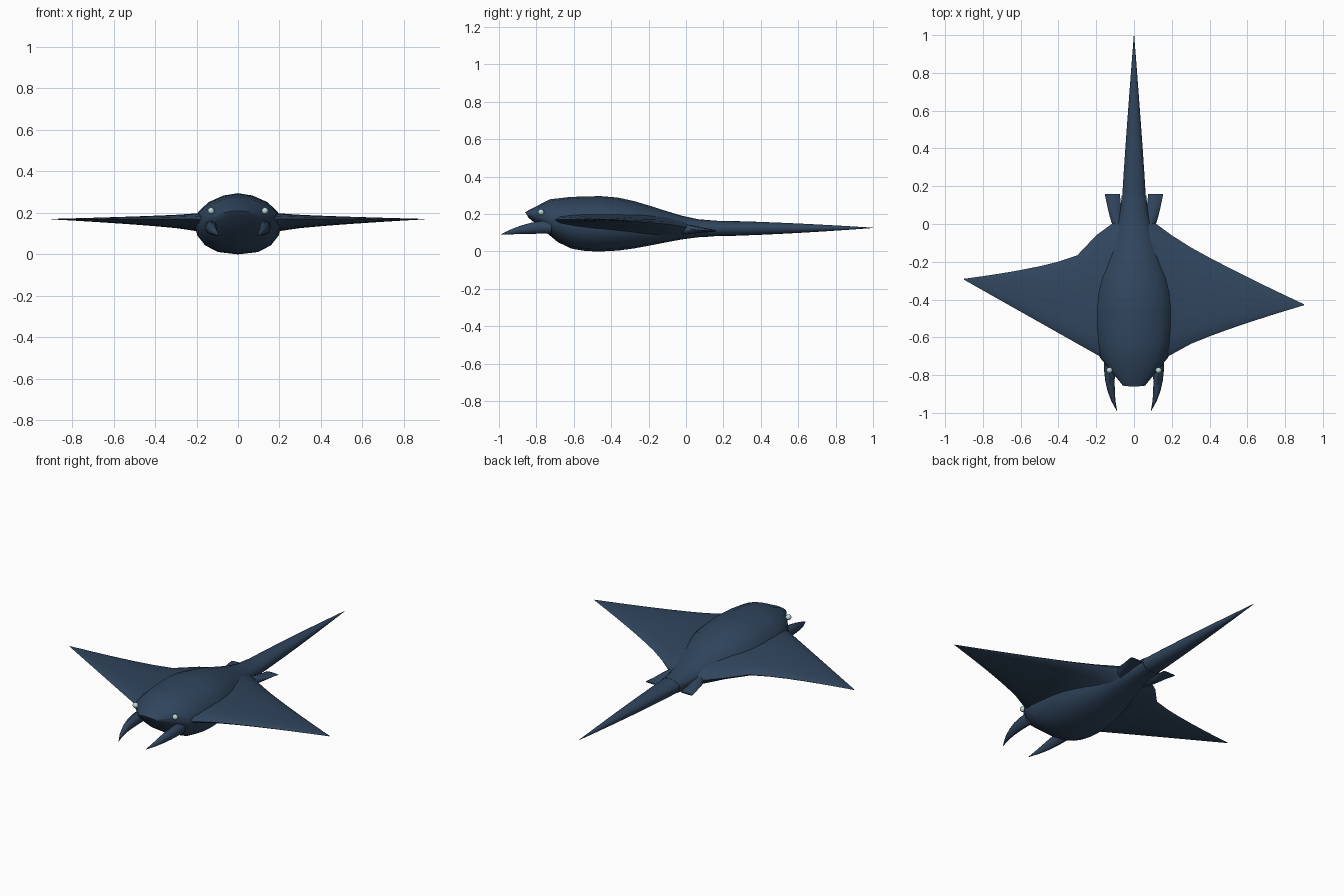
import bpy
import bmesh
from math import pi, sin, cos, copysign, radians

cube = bpy.data.objects.get("Cube")
if cube:
    bpy.data.objects.remove(cube, do_unlink=True)


def material(name, *rgb):
    mat = bpy.data.materials.new(name)
    mat.use_nodes = True
    mat.diffuse_color = (*rgb, 1)
    shader = mat.node_tree.nodes["Principled BSDF"]
    shader.inputs["Base Color"].default_value = (*rgb, 1)
    return mat


skin = material("slate blue skin", 0.03, 0.06, 0.11)
pale = material("pale eye", 0.5, 0.7, 0.7)


def finish(bm, name, mat):
    bmesh.ops.recalc_face_normals(bm, faces=bm.faces)
    mesh = bpy.data.meshes.new(name)
    bm.to_mesh(mesh)
    bm.free()
    mesh.materials.append(mat)
    obj = bpy.data.objects.new(name, mesh)
    bpy.context.collection.objects.link(obj)
    bpy.ops.object.select_all(action="DESELECT")
    obj.select_set(True)
    bpy.context.view_layer.objects.active = obj
    bpy.ops.object.shade_smooth_by_angle(angle=radians(50))


def loft(name, rings):
    """Skin a list of equal point rings and cap both ends."""
    bm = bmesh.new()
    loops = [[bm.verts.new(point) for point in ring] for ring in rings]
    for near, far in zip(loops, loops[1:]):
        for i in range(len(near)):
            bm.faces.new((near[i - 1], near[i], far[i], far[i - 1]))
    bm.faces.new(loops[0])
    bm.faces.new(loops[-1])
    finish(bm, name, skin)


def mix(start, end, t, powers):
    """Blend two stations; each value eases along by its own power."""
    return [a + (b - a) * t ** p for a, b, p in zip(start, end, powers)]


def steps(count):
    return [i / count for i in range(count + 1)]


def angles(sides):
    return [2 * pi * i / sides for i in range(sides)]


def hull_ring(y, half, mid, top, low, lean=0):
    """Domed back and boxier belly; lean carries the lower lip backwards."""
    ring = []
    for a in angles(16):
        bend = 1.15 if sin(a) >= 0 else 0.8
        x = half * copysign(abs(cos(a)) ** bend, cos(a))
        z = mid + sin(a) * (top - mid if sin(a) >= 0 else mid - low)
        ring.append((x, y + lean * (top - z), z))
    return ring


# Body and tail stations: half width, widest height, top, bottom
nose = (0.06, 0.2, 0.21, 0.18)
middle = (0.21, 0.15, 0.295, 0)
rump = (0.065, 0.125, 0.165, 0.08)
tail_tip = (0.001, 0.126, 0.127, 0.125)

rings = []
for t in steps(7):
    # Rounded head: stations crowd together towards the nose
    k = (1 - t) ** 2.5
    swell = (1 - k ** 2.5) ** 0.45
    shape = mix(nose, middle, swell, (1, 1, 1, 1.5))
    rings.append(hull_ring(-0.45 - 0.41 * k, *shape, lean=0.6 * k ** 3))
for t in steps(7)[1:]:
    ease = t * t * (3 - 2 * t)
    shape = mix(middle, rump, ease, (1, 1, 1, 1))
    rings.append(hull_ring(-0.45 + 0.6 * t, *shape))
loft("body", rings)

loft("tail", [hull_ring(0.1 + 0.9 * t, *mix(rump, tail_tip, t, (1.1, 1, 1.5, 1.5)))
              for t in steps(6)])


def wing_ring(x, lead, trail, lead_z, trail_z, bulge):
    """Lens section from the leading edge to the trailing edge."""
    ring = []
    for a in angles(16):
        along = (1 - cos(a)) / 2
        y = lead + (trail - lead) * along
        z = lead_z + (trail_z - lead_z) * along
        ring.append((x, y, z + bulge * sin(a)))
    return ring


def wing(name, side, tip_y, lead_power, trail_power):
    root = (0.05, -0.77, 0.05, 0.16, 0.12, 0.08)
    shoulder = (0.2, -0.69, -0.06, 0.17, 0.14, 0.04)
    tip = (0.9, tip_y, tip_y + 0.005, 0.17, 0.17, 0.001)
    flat = [1] * len(root)
    sweep = (1, lead_power, trail_power, 1, 0.7, 0.7)
    stations = [mix(root, shoulder, t, flat) for t in steps(2)]
    stations += [mix(shoulder, tip, t, sweep) for t in steps(7)[1:]]
    loft(name, [wing_ring(side * x, *rest) for x, *rest in stations])


# The two wings are caught at different points of their stroke
wing("left_wing", 1, -0.43, 0.8, 0.9)
wing("right_wing", -1, -0.295, 1, 0.4)


def taper(name, side, start, end, powers):
    """Oval spike; stations are x, y, z, half width, half height."""
    rings = []
    for t in steps(5):
        x, y, z, wide, high = mix(start, end, t, powers)
        rings.append([(side * x + wide * cos(a), y, z + high * sin(a)) for a in angles(8)])
    loft(name, rings)


# Paired horns, pelvic fins and eyes
for label, side in (("left", 1), ("right", -1)):
    taper(label + "_horn", side, (0.13, -0.72, 0.13, 0.03, 0.035),
          (0.09, -0.99, 0.09, 0.001, 0.001), (3, 1, 2, 2, 2))
    taper(label + "_pelvic_fin", side, (0.07, -0.03, 0.12, 0.03, 0.03),
          (0.115, 0.16, 0.11, 0.04, 0.004), (0.6, 1, 1, 1, 1))
    bm = bmesh.new()
    bmesh.ops.create_uvsphere(bm, u_segments=12, v_segments=8, radius=0.016)
    bmesh.ops.translate(bm, verts=bm.verts, vec=(side * 0.13, -0.775, 0.21))
    finish(bm, label + "_eye", pale)
